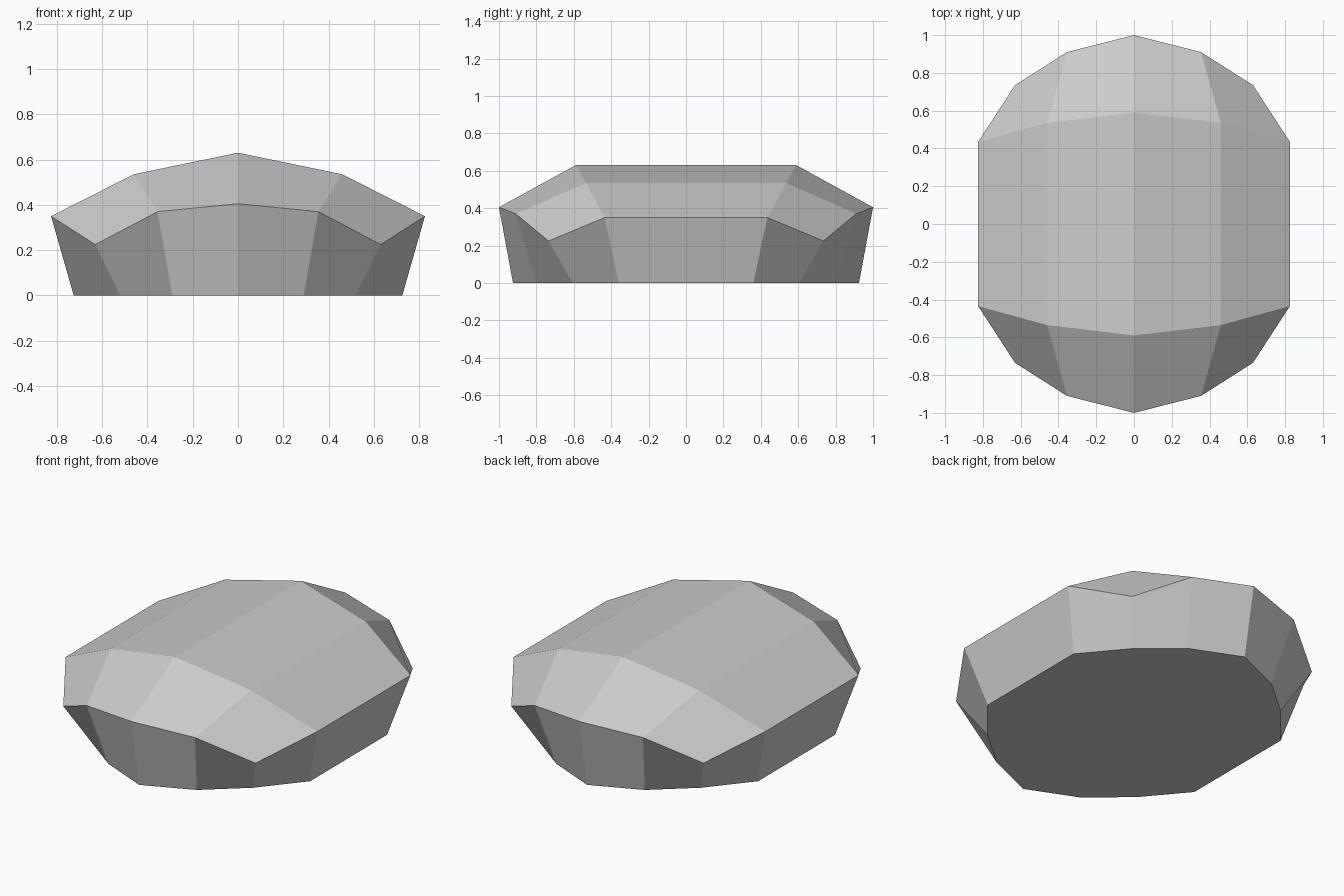
import bpy, bmesh

if "Cube" in bpy.data.objects:
    bpy.data.objects.remove(bpy.data.objects["Cube"])

# One grey for the whole stone
grey = bpy.data.materials.new("stone grey")
grey.diffuse_color = (0.6, 0.6, 0.6, 1)
grey.use_nodes = True
grey.node_tree.nodes["Principled BSDF"].inputs["Base Color"].default_value = grey.diffuse_color

# Quarter outlines, from the end point round to the side
base = [(0, 0.925, 0), (0.29, 0.80, 0), (0.52, 0.605, 0), (0.725, 0.36, 0)]
rim = [(0, 1.0, 0.405), (0.355, 0.91, 0.37), (0.63, 0.735, 0.225), (0.825, 0.435, 0.35)]
ridge = [(0, 0.59, 0.63), (0.46, 0.535, 0.535)]

bm = bmesh.new()
verts = {}


def face(points):
    vs = []
    for p in points:
        key = tuple(round(c, 4) + 0.0 for c in p)
        if key not in verts:
            verts[key] = bm.verts.new(key)
        vs.append(verts[key])
    bm.faces.new(vs)


def flip(points, sx, sy):
    return [(x * sx, y * sy, z) for x, y, z in points]


for sx in (1, -1):
    for sy in (1, -1):
        # Slanted lower walls
        for i in range(3):
            face(flip([base[i], base[i + 1], rim[i + 1], rim[i]], sx, sy))
        # Sloping end facets
        face(flip([rim[0], rim[1], ridge[1], ridge[0]], sx, sy))
        face(flip([rim[1], rim[2], rim[3], ridge[1]], sx, sy))
    # Long strips between the two ends: wall, shoulder and crown
    for a, b in ((base[3], rim[3]), (rim[3], ridge[1]), (ridge[1], ridge[0])):
        face(flip([a, b], sx, 1) + flip([b, a], sx, -1))

# Flat underside
right = base + flip(base[::-1], 1, -1)
left = flip(base[1:], -1, -1) + flip(base[:0:-1], -1, 1)
face(right + left)

bmesh.ops.recalc_face_normals(bm, faces=bm.faces)
mesh = bpy.data.meshes.new("stone")
bm.to_mesh(mesh)
bm.free()
mesh.materials.append(grey)
stone = bpy.data.objects.new("stone", mesh)
bpy.context.collection.objects.link(stone)
